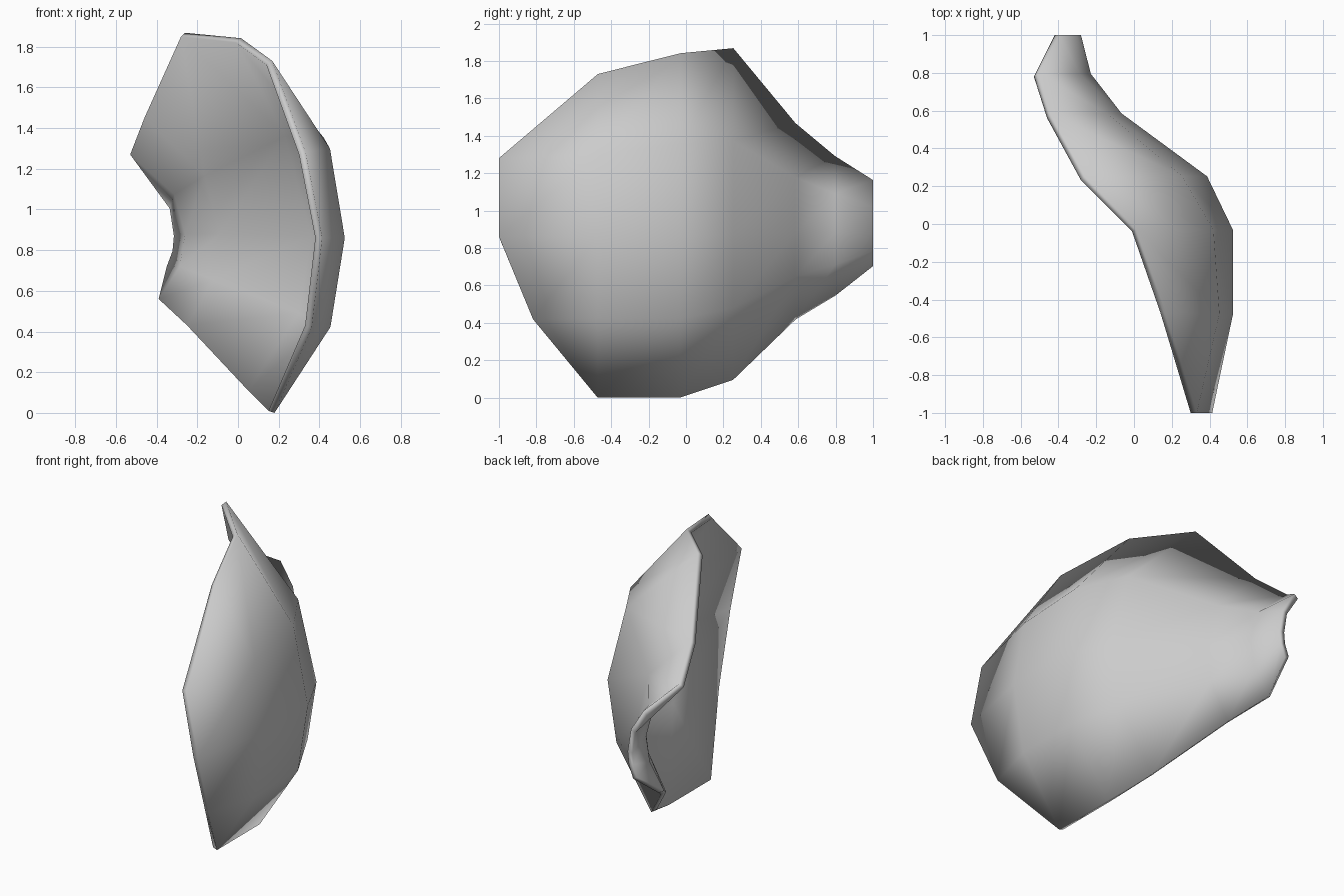
import bpy, bmesh
from mathutils import Vector

THICKNESS = 0.035
FULLNESS = 0.8  # how far the points between rim and crown bulge out

cube = bpy.data.objects.get("Cube")
if cube:
    bpy.data.objects.remove(cube, do_unlink=True)

# Cross-sections of the inner face: y, then (x, z) of upper rim, crown, lower rim
sections = [
    (-0.47, (0.14, 1.71), (0.49, 0.86), (0.15, 0.01)),
    (-0.04, (-0.01, 1.82), (0.49, 0.86), (0.15, 0.01)),
    (0.23, (-0.28, 1.85), (0.36, 0.87), (0.05, 0.11)),
    (0.56, (-0.46, 1.45), (-0.09, 0.88), (-0.25, 0.43)),
    (0.78, (-0.53, 1.27), (-0.26, 0.88), (-0.39, 0.56)),
    (1.0, (-0.42, 1.14), (-0.315, 0.87), (-0.35, 0.72)),
]
# Blunt front tip, three points from top to bottom
front_tip = [(0.3, -1, 1.27), (0.38, -1, 0.86), (0.33, -0.81, 0.43)]


def between(rim, crown):
    return (rim[0] + (crown[0] - rim[0]) * FULLNESS, (rim[1] + crown[1]) / 2)


bm = bmesh.new()


# Inner sheet: a grid of sections closed by the front tip
tip = [bm.verts.new(p) for p in front_tip]
grid = []
for y, upper, crown, lower in sections:
    arch = [upper, between(upper, crown), crown, between(lower, crown), lower]
    grid.append([bm.verts.new((x, y, z)) for x, z in arch])

first = grid[0]
bm.faces.new((first[0], tip[0], first[1]))
bm.faces.new((first[3], tip[2], first[4]))
for a, b in ((tip, first[1:4]), *zip(grid, grid[1:])):
    for i in range(len(a) - 1):
        bm.faces.new((a[i], a[i + 1], b[i + 1], b[i]))
bm.normal_update()

# Outer sheet: offset along the normals, kept flush at the front and back ends
inner_faces = list(bm.faces)
rim_edges = [e for e in bm.edges if e.is_boundary]
outer = {}
for v in list(bm.verts):
    side = 1 if v.normal.x > 0 else -1
    p = v.co + v.normal * side * THICKNESS
    p.y = max(-1, min(1, p.y))
    p.z = max(0, p.z)
    outer[v] = bm.verts.new(Vector(p))
for f in inner_faces:
    bm.faces.new([outer[v] for v in reversed(f.verts)])

# Rim joining both sheets
for e in rim_edges:
    a, b = e.verts
    bm.faces.new((a, b, outer[b], outer[a]))
bmesh.ops.recalc_face_normals(bm, faces=bm.faces)
for f in bm.faces:
    f.smooth = True

mesh = bpy.data.meshes.new("curved_plate")
bm.to_mesh(mesh)
bm.free()
plate = bpy.data.objects.new("curved_plate", mesh)
bpy.context.collection.objects.link(plate)

# Plain grey
grey = bpy.data.materials.new("light_grey")
grey.use_nodes = True
colour = (0.6, 0.6, 0.6, 1)
grey.diffuse_color = colour
grey.node_tree.nodes["Principled BSDF"].inputs["Base Color"].default_value = colour
mesh.materials.append(grey)
